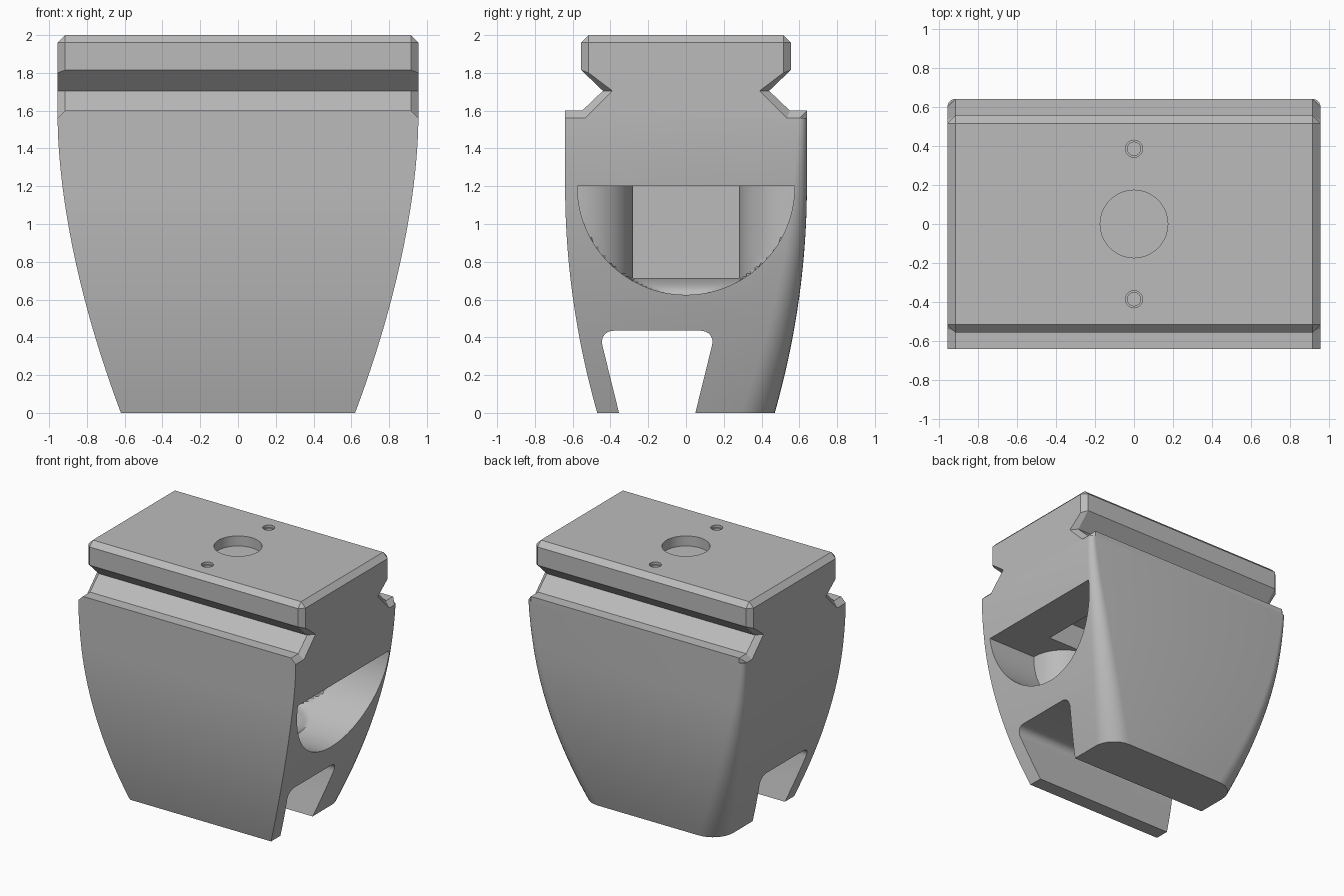
import bpy, bmesh
from math import sin, cos, pi

cube = bpy.data.objects.get("Cube")
if cube:
    bpy.data.objects.remove(cube, do_unlink=True)

grey = bpy.data.materials.new("plain grey")
grey.use_nodes = True
grey.diffuse_color = (0.5, 0.5, 0.5, 1)
grey.node_tree.nodes["Principled BSDF"].inputs["Base Color"].default_value = grey.diffuse_color


def finish(name, bm):
    bmesh.ops.remove_doubles(bm, verts=bm.verts, dist=1e-5)
    bmesh.ops.dissolve_degenerate(bm, dist=1e-5, edges=bm.edges)
    bmesh.ops.recalc_face_normals(bm, faces=bm.faces)
    mesh = bpy.data.meshes.new(name)
    bm.to_mesh(mesh)
    bm.free()
    mesh.materials.append(grey)
    obj = bpy.data.objects.new(name, mesh)
    bpy.context.collection.objects.link(obj)
    return obj


def loft(name, rings, bevel=None):
    """Skin a stack of equal-length rings and cap both ends."""
    bm = bmesh.new()
    rows = [[bm.verts.new(p) for p in ring] for ring in rings]
    n = len(rows[0])
    for a, b in zip(rows, rows[1:]):
        for i in range(n):
            j = (i + 1) % n
            bm.faces.new((a[i], a[j], b[j], b[i]))
    bm.faces.new(rows[0])
    bm.faces.new(rows[-1])
    if bevel:
        edges = [e for e in bm.edges if bevel(e)]
        bmesh.ops.bevel(bm, geom=edges, offset=0.08, segments=8,
                        profile=0.5, affect='EDGES')
    return finish(name, bm)


def cylinder(name, x, y, radius, z0, z1, n=48):
    return loft(name, [[(x + radius * cos(2 * pi * i / n),
                         y + radius * sin(2 * pi * i / n), z) for i in range(n)]
                       for z in (z0, z1)])


def box(name, x0, x1, y, z0, z1):
    return loft(name, [[(x, -y, z0), (x, y, z0), (x, y, z1), (x, -y, z1)]
                       for x in (x0, x1)])


def cut(target, cutter):
    cutter.hide_render = True
    mod = target.modifiers.new("cut", 'BOOLEAN')
    mod.operation, mod.object, mod.solver = 'DIFFERENCE', cutter, 'EXACT'
    bpy.context.view_layer.objects.active = target
    bpy.ops.object.modifier_apply(modifier=mod.name)
    bpy.data.objects.remove(cutter, do_unlink=True)


# Tapered body: curved sides, back corners rounded more towards the foot
SEAM = 1.56


def body_ring(z):
    t = z / SEAM
    hx = 0.955 - 0.335 * (1 - t) ** 1.75
    hy = 0.64 - 0.17 * max(0, 1 - z / 1.2) ** 2
    r = 0.18 - 0.14 * t
    ring = [(-hx, -hy, z), (hx, -hy, z)]
    for side, start in ((1, 0), (-1, pi / 2)):
        for i in range(9):
            a = start + pi / 2 * i / 8
            ring.append((side * (hx - r) + r * cos(a), hy - r + r * sin(a), z))
    return ring


body = loft("body", [body_ring(SEAM * i / 28) for i in range(29)])

# Through slot in the foot, wider at its top, with rounded upper corners
slot_profile = [(-0.33, -0.1), (-0.462, 0.435), (0.157, 0.435), (0.025, -0.1)]
slot = loft("slot_cutter", [[(x, y, z) for y, z in slot_profile] for x in (-1.2, 1.2)],
            bevel=lambda e: all(v.co.z > 0.4 for v in e.verts)
            and abs(e.verts[0].co.x - e.verts[1].co.x) > 1)
cut(body, slot)

# Half-round side pocket that flares inward to a square recess
CEILING, RADIUS = 1.2, 0.575


def pocket_ring(x, width, depth):
    ring = []
    for i in range(65):
        a = pi + pi * i / 64
        y = max(-width, min(width, RADIUS * cos(a)))
        z = max(CEILING - depth, CEILING + RADIUS * sin(a))
        ring.append((x, y, z))
    return ring


rings = [pocket_ring(1.2, RADIUS, RADIUS)]
for i in range(13):
    a = pi / 2 * i / 12
    rings.append(pocket_ring(0.2 + 0.3 * cos(a), RADIUS - 0.295 * sin(a),
                             RADIUS - 0.09 * sin(a)))
rings.append(pocket_ring(-0.2, 0.28, 0.485))
cut(body, loft("pocket_cutter", rings))
cut(body, box("upper_recess_cutter", -0.2, 0.59, 0.28, 1.1, 1.4))

# Grooved mounting head with chamfered ends
full = [(0.64, SEAM), (0.64, 1.6), (0.55, 1.6), (0.44, 1.705),
        (0.555, 1.815), (0.555, 1.96), (0.515, 2.0)]
inset = [(0.64, SEAM), (0.64, SEAM), (0.535, SEAM), (0.39, 1.705),
         (0.515, 1.8), (0.515, 1.96), (0.515, 1.96)]


def head_ring(x, half):
    back = [(x, min(y, 0.6) if half is inset else y, z) for y, z in half]
    front = [(x, -y, z) for y, z in reversed(half)]
    return back + front


head = loft("mounting_head", [head_ring(-0.955, inset), head_ring(-0.915, full),
                              head_ring(0.915, full), head_ring(0.955, inset)])

# Central socket and two stepped pin holes in the top
cut(head, cylinder("socket_cutter", 0, 0, 0.173, 1.92, 2.1, 64))
for y in (-0.385, 0.385):
    cut(head, cylinder("pin_rim_cutter", 0, y, 0.044, 1.98, 2.1, 32))
    cut(head, cylinder("pin_hole_cutter", 0, y, 0.034, 1.8, 2.1, 32))

# Smooth curves, crisp edges
for obj in (body, head):
    bpy.ops.object.select_all(action='DESELECT')
    obj.select_set(True)
    bpy.context.view_layer.objects.active = obj
    bpy.ops.object.shade_smooth_by_angle(angle=pi / 7)
